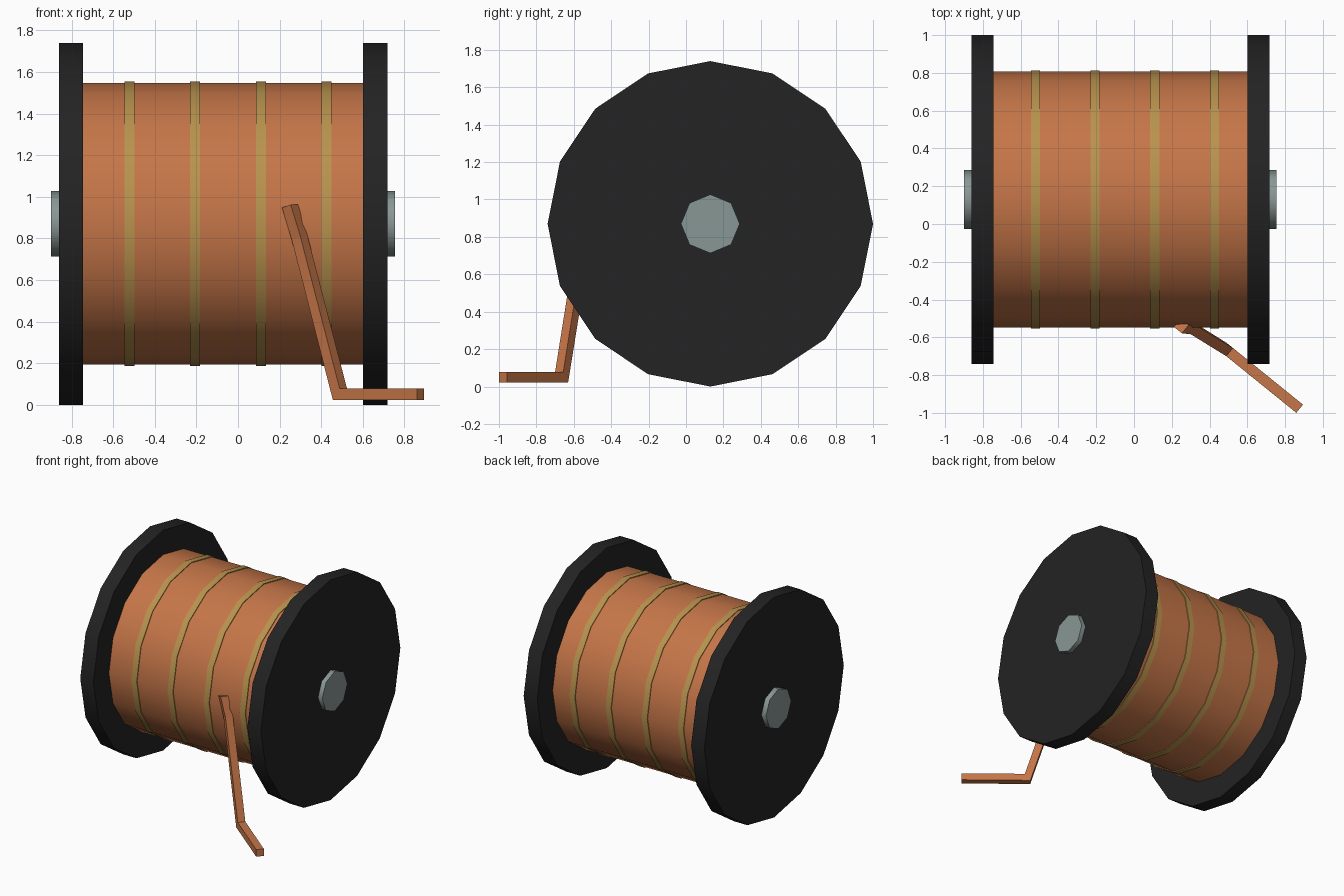
import bpy, bmesh, math
from mathutils import Vector

cube = bpy.data.objects.get("Cube")
if cube:
    bpy.data.objects.remove(cube, do_unlink=True)

AXIS_Y, AXIS_Z = 0.13, 0.87


def material(name, rgb):
    mat = bpy.data.materials.new(name)
    mat.use_nodes = True
    colour = (*rgb, 1)
    mat.diffuse_color = colour
    mat.node_tree.nodes["Principled BSDF"].inputs["Base Color"].default_value = colour
    return mat


copper = material("copper", (0.56, 0.18, 0.065))
brass = material("brass", (0.48, 0.29, 0.075))
black = material("black_plastic", (0.017, 0.017, 0.017))
steel = material("grey_steel", (0.25, 0.31, 0.30))


def disc(name, x0, x1, radius, sides, mat):
    """Cylinder lying along x on the spool axis."""
    bpy.ops.mesh.primitive_cylinder_add(
        vertices=sides, radius=radius, depth=x1 - x0,
        location=((x0 + x1) / 2, AXIS_Y, AXIS_Z), rotation=(0, math.pi / 2, 0))
    obj = bpy.context.object
    obj.name = name
    obj.data.materials.append(mat)
    bpy.ops.object.shade_smooth_by_angle(angle=math.radians(50))
    return obj


# Spool body
disc("axle", -0.90, 0.755, 0.157, 8, steel)
disc("right_flange", -0.86, -0.745, 0.87, 16, black)
disc("left_flange", 0.60, 0.718, 0.87, 16, black)
disc("wire_winding", -0.75, 0.605, 0.677, 16, copper)

# Bands around the winding
for i in range(4):
    x = -0.522 + i * 0.316
    disc(f"band_{i + 1}", x - 0.024, x + 0.024, 0.683, 16, brass)

# Loose wire end: square section swept along a bent path
path = [Vector(p) for p in ((0.25, -0.54, 0.955), (0.297, -0.545, 0.80),
                            (0.49, -0.665, 0.05), (0.877, -0.978, 0.05))]
half = 0.028
side = (path[3] - path[2]).cross(Vector((0, 0, 1))).normalized()
bm = bmesh.new()
rings = []
for i, p in enumerate(path):
    before = (p - path[max(i - 1, 0)]).normalized()
    after = (path[min(i + 1, len(path) - 1)] - p).normalized()
    tangent = (before + after).normalized()
    up = side.cross(tangent).normalized()
    mitre = half / max(tangent.dot(after if after.length else before), 0.5)
    rings.append([bm.verts.new(p + side * half * a + up * mitre * b)
                  for a, b in ((-1, -1), (1, -1), (1, 1), (-1, 1))])
for lower, upper in zip(rings, rings[1:]):
    for k in range(4):
        n = (k + 1) % 4
        bm.faces.new((lower[k], lower[n], upper[n], upper[k]))
bm.faces.new(rings[0])
bm.faces.new(rings[-1])
bmesh.ops.recalc_face_normals(bm, faces=bm.faces)
mesh = bpy.data.meshes.new("loose_wire")
bm.to_mesh(mesh)
bm.free()
mesh.materials.append(copper)
bpy.context.collection.objects.link(bpy.data.objects.new("loose_wire", mesh))
